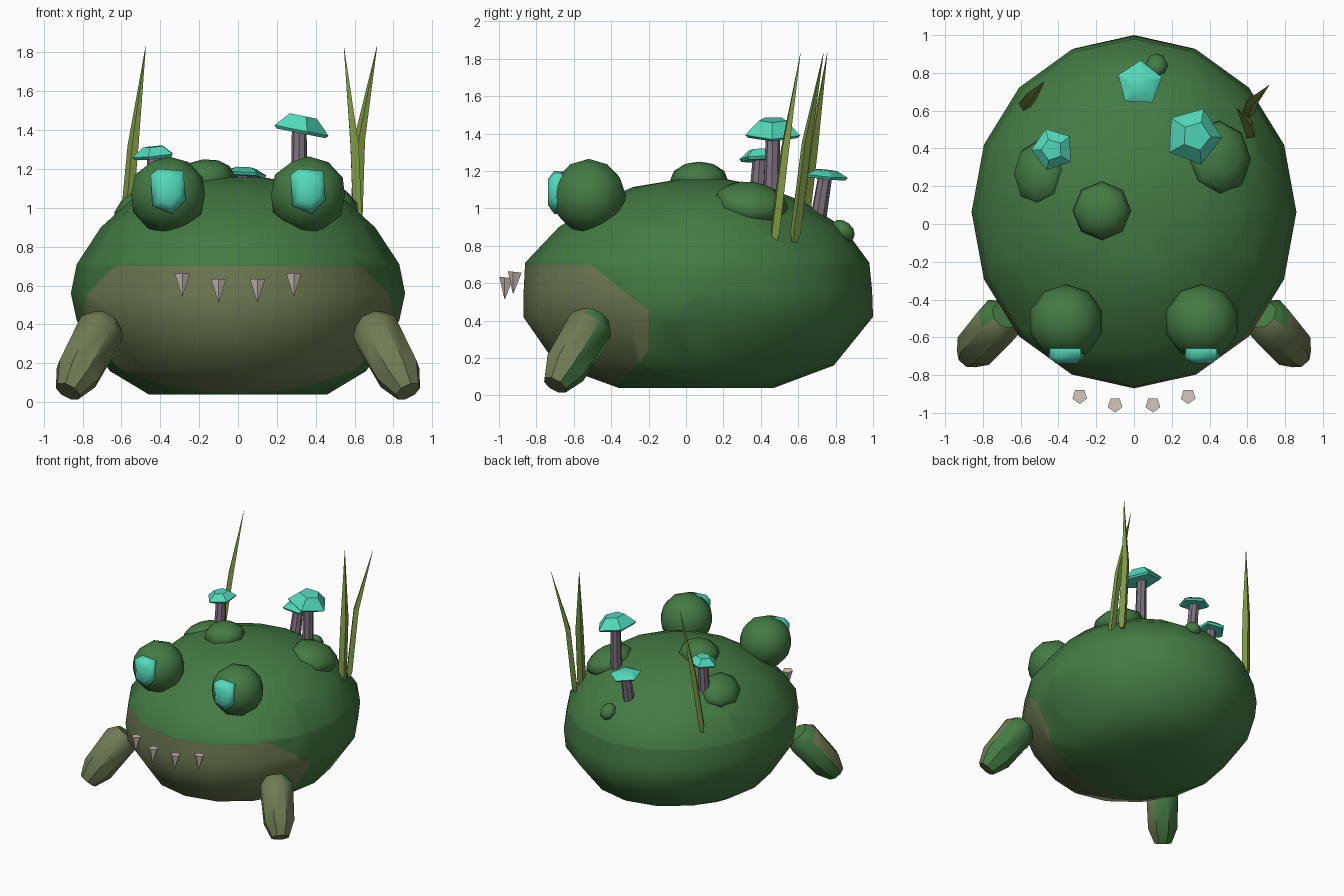
import bpy, bmesh, math
from mathutils import Vector, Matrix

if "Cube" in bpy.data.objects:
    bpy.data.objects.remove(bpy.data.objects["Cube"])


def mat(name, srgb):
    m = bpy.data.materials.new(name)
    m.diffuse_color = [(c / 255 / 12.92 if c < 11 else ((c / 255 + 0.055) / 1.055) ** 2.4) for c in srgb] + [1]
    m.use_nodes = True
    m.node_tree.nodes["Principled BSDF"].inputs["Base Color"].default_value = m.diffuse_color
    return m


GREEN = mat("skin_green", (68, 122, 68))
OLIVE = mat("belly_olive", (112, 122, 84))
TEAL = mat("glow_teal", (84, 218, 188))
STEM = mat("stem_grey", (126, 114, 126))
GRASS = mat("blade_green", (126, 152, 70))
BONE = mat("tooth_bone", (205, 192, 184))


def finish(name, bm, mats, angle=40):
    bmesh.ops.recalc_face_normals(bm, faces=bm.faces)
    me = bpy.data.meshes.new(name)
    bm.to_mesh(me)
    bm.free()
    ob = bpy.data.objects.new(name, me)
    bpy.context.collection.objects.link(ob)
    for m in mats:
        me.materials.append(m)
    bpy.ops.object.select_all(action='DESELECT')
    bpy.context.view_layer.objects.active = ob
    ob.select_set(True)
    bpy.ops.object.shade_smooth_by_angle(angle=math.radians(angle))
    return ob


def loft(bm, rings):
    """Skin a list of equal-length point rings and cap both ends."""
    vs = [[bm.verts.new(p) for p in r] for r in rings]
    n = len(vs[0])
    for a, b in zip(vs, vs[1:]):
        for i in range(n):
            bm.faces.new((a[i], a[(i + 1) % n], b[(i + 1) % n], b[i]))
    bm.faces.new(vs[0])
    bm.faces.new(vs[-1])


def tube(path, radii, sides, turn=0.0, flat=1.0):
    """Round or flattened tube along a path."""
    bm = bmesh.new()
    path = [Vector(p) for p in path]
    q = (path[-1] - path[0]).to_track_quat('Z', 'Y')
    rings = []
    for p, r in zip(path, radii):
        rings.append([p + q @ Vector((r * math.cos(a), r * flat * math.sin(a), 0))
                      for a in (turn + math.tau * i / sides for i in range(sides))])
    loft(bm, rings)
    return bm


# Body: 16-sided rings as (height, half width, front y, back y)
profile = [(0.04, 0.46, -0.36, 0.47), (0.16, 0.66, -0.69, 0.79), (0.42, 0.83, -0.87, 1.0),
           (0.56, 0.86, -0.868, 0.995), (0.71, 0.83, -0.86, 0.98), (0.9, 0.705, -0.68, 0.84),
           (1.04, 0.55, -0.46, 0.62), (1.115, 0.36, -0.28, 0.42), (1.155, 0.14, -0.04, 0.22)]
bm = bmesh.new()
rings = []
for z, w, y0, y1 in profile:
    rings.append([(w * math.cos(math.tau * i / 16),
                   (y0 + y1) / 2 + (y1 - y0) / 2 * math.sin(math.tau * i / 16), z) for i in range(16)])
loft(bm, rings)
# Belly patch: cut the boundary planes, then colour the faces inside them
cuts = [((0, 0, 0.7), (0, 0, 1)), ((0, -0.5, 0.69), (0, 0.22, 0.28)),
        ((0, -0.2, 0.4), (0, 1, 0)), ((0, -0.2, 0.24), (0, 0.19, -0.17))]
for co, no in cuts:
    bmesh.ops.bisect_plane(bm, geom=bm.verts[:] + bm.edges[:] + bm.faces[:], plane_co=co, plane_no=no)
for f in bm.faces:
    c = f.calc_center_median()
    f.material_index = int(all((c - Vector(co)).dot(Vector(no)) < 0 for co, no in cuts))
finish("body", bm, [GREEN, OLIVE], 60)

for s, side in ((-1, "left"), (1, "right")):
    # Eye ball
    bm = bmesh.new()
    bmesh.ops.create_icosphere(bm, subdivisions=2, radius=0.2,
                               matrix=Matrix.Translation((s * 0.36, -0.52, 1.065)))
    finish(side + "_eye", bm, [GREEN])

    # Iris: domed six-sided plate on the front of the eye
    bm = bmesh.new()
    outline = [(-0.09, 0.08), (-0.05, 0.11), (0.08, 0.1), (0.09, -0.05), (0.02, -0.12), (-0.08, -0.08)]
    loft(bm, [[(s * 0.36 + x * k, y, 1.09 + z * k) for x, z in outline]
              for y, k in ((-0.66, 0.97), (-0.705, 1.0), (-0.738, 0.6))])
    finish(side + "_iris", bm, [TEAL], 60)

    # Front leg: stubby tapered limb, green on the rear faces
    a, b = Vector((s * 0.68, -0.48, 0.42)), Vector((s * 0.875, -0.7, 0.055))
    bm = tube([a.lerp(b, t) for t in (0, 0.14, 0.75, 1)], (0.08, 0.13, 0.12, 0.07), 8, 0.39)
    bm.normal_update()
    bmesh.ops.recalc_face_normals(bm, faces=bm.faces)
    for f in bm.faces:
        f.material_index = int(f.normal.y > 0.3)
    finish(side + "_leg", bm, [OLIVE, GREEN])

    # Teeth: inverted five-sided cones
    for x, y, z, n in ((0.1, -0.957, 0.63, "inner"), (0.287, -0.912, 0.66, "outer")):
        bm = tube([(s * x, y, z), (s * x, y - 0.012, z - 0.115)], (0.041, 0.002), 5, 0.3)
        finish(f"{side}_{n}_tooth", bm, [BONE], 30)

# Warts: squashed balls lying on the back (centre, radii, tilt about x and y)
warts = [((-0.17, 0.07, 1.15), (0.155, 0.155, 0.1), 0, -0.1),
         ((0.45, 0.35, 1.03), (0.18, 0.2, 0.1), -0.15, 0.35),
         ((-0.5, 0.27, 1.0), (0.15, 0.18, 0.09), -0.15, -0.5),
         ((0.12, 0.84, 0.88), (0.06, 0.07, 0.05), -0.7, 0)]
for i, (c, r, tx, ty) in enumerate(warts):
    bm = bmesh.new()
    m = (Matrix.Translation(c) @ Matrix.Rotation(tx, 4, 'X') @ Matrix.Rotation(ty, 4, 'Y')
         @ Matrix.Diagonal((*r, 1)))
    bmesh.ops.create_uvsphere(bm, u_segments=8, v_segments=6, radius=1, matrix=m)
    finish(f"wart_{i + 1}", bm, [GREEN], 60)

# Mushrooms: stem foot, stem top, cap radius, cap height, turn, cap tilt axis vector
shrooms = [((0.315, 0.455, 0.98), (0.315, 0.465, 1.4), 0.155, 0.075, 0.9, (0.2, 0.0, 1)),
           ((-0.43, 0.375, 0.98), (-0.43, 0.395, 1.27), 0.115, 0.045, 0.5, (-0.1, -0.05, 1)),
           ((0.02, 0.7, 0.9), (0.03, 0.745, 1.175), 0.122, 0.03, 0.1, (0.05, 0.1, 1))]
for i, (p, t, r, h, turn, axis) in enumerate(shrooms):
    finish(f"mushroom_stem_{i + 1}", tube([p, t], (0.045, 0.038), 8), [STEM])
    t, axis = Vector(t), Vector(axis).normalized()
    bm = tube([t - axis * 0.015, t, t + axis * h], (r * 0.9, r, r * 0.5), 5, turn)
    finish(f"mushroom_cap_{i + 1}", bm, [TEAL], 35)

# Grass blades: foot, bend and tip
blades = [((-0.585, 0.62, 0.82), (-0.54, 0.68, 1.32), (-0.475, 0.755, 1.83)),
          ((0.62, 0.47, 0.82), (0.6, 0.53, 1.32), (0.545, 0.612, 1.83)),
          ((0.605, 0.58, 0.82), (0.625, 0.645, 1.35), (0.715, 0.735, 1.83))]
for i, (p, m, t) in enumerate(blades):
    p, m, t = Vector(p), Vector(m), Vector(t)
    bm = tube([p, p.lerp(m, 0.1), m, t], (0.02, 0.034, 0.031, 0.001), 4, 0.4, 0.8)
    finish(f"grass_blade_{i + 1}", bm, [GRASS])
